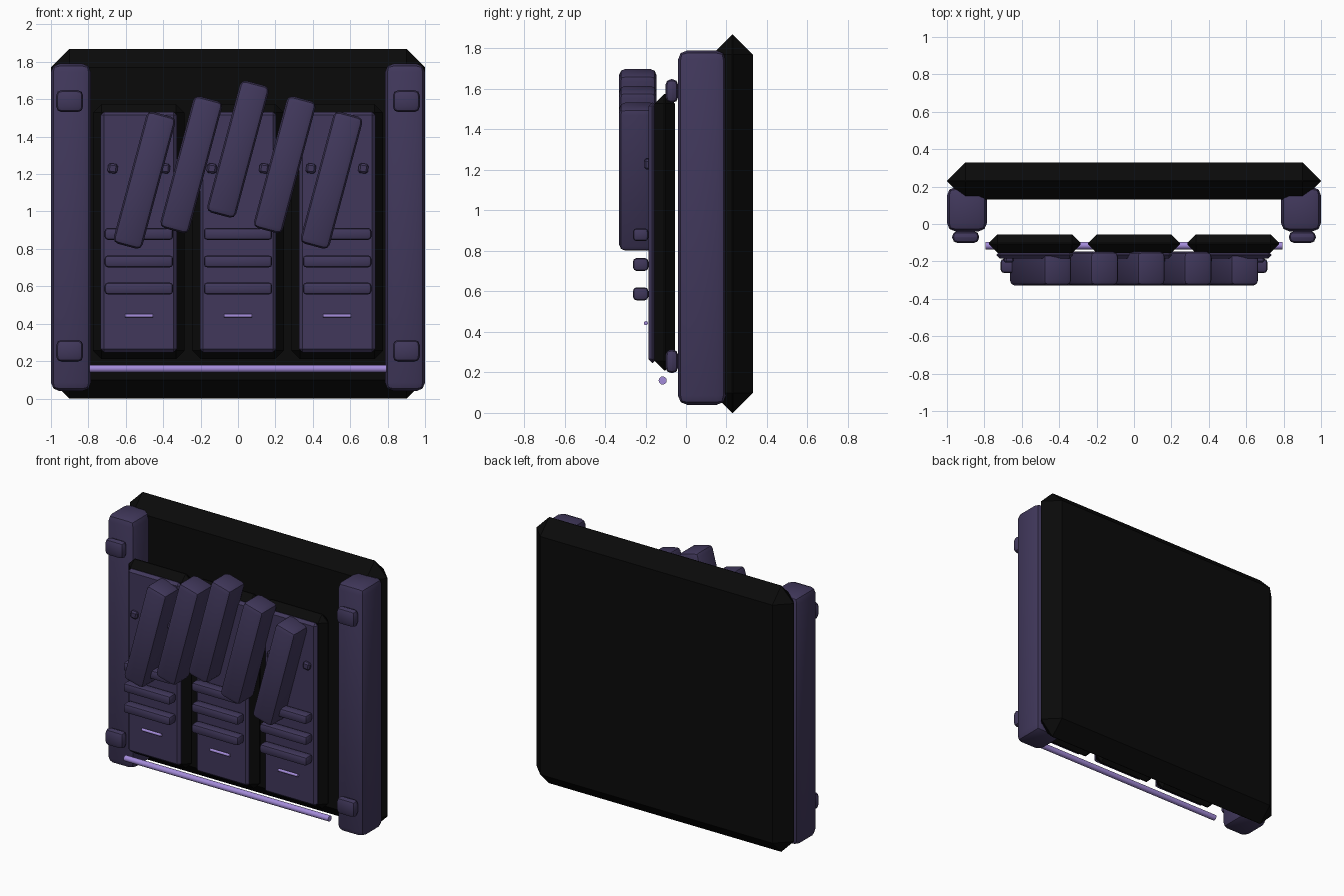
import bpy, math

if "Cube" in bpy.data.objects:
    bpy.data.objects.remove(bpy.data.objects["Cube"])


def material(name, rgb):
    m = bpy.data.materials.new(name)
    m.diffuse_color = (*rgb, 1)
    m.use_nodes = True
    m.node_tree.nodes["Principled BSDF"].inputs["Base Color"].default_value = m.diffuse_color
    return m


BLACK = material("matte black", (0.003, 0.003, 0.003))
SLATE = material("dark violet slate", (0.052, 0.039, 0.105))
GLOW = material("lavender light", (0.37, 0.26, 0.70))


def block(name, centre, size, bevel, mat, tilt=0, segments=1):
    """Bevelled box, optionally tilted about the y axis (degrees)."""
    bpy.ops.mesh.primitive_cube_add(size=1, location=centre)
    ob = bpy.context.object
    ob.name = name
    ob.scale = size
    bpy.ops.object.transform_apply(location=False, rotation=False, scale=True)
    mod = ob.modifiers.new("bevel", 'BEVEL')
    mod.width = bevel
    mod.segments = segments
    mod.limit_method = 'NONE'
    bpy.ops.object.modifier_apply(modifier=mod.name)
    ob.rotation_euler.y = math.radians(tilt)
    ob.data.materials.append(mat)
    bpy.ops.object.shade_smooth_by_angle(angle=math.radians(35))
    return ob


def rod(name, centre, length, radius, mat):
    """Round rod lying along x."""
    bpy.ops.mesh.primitive_cylinder_add(vertices=16, radius=radius, depth=length,
                                        location=centre,
                                        rotation=(0, math.pi / 2, 0))
    ob = bpy.context.object
    ob.name = name
    ob.data.materials.append(mat)
    bpy.ops.object.shade_smooth_by_angle(angle=math.radians(40))


# Back slab with deep chamfers
block("back_slab", (0, 0.23, 0.934), (2, 0.2, 1.868), 0.098, BLACK)

# Side posts with bolts
for side, s in (("left", -1), ("right", 1)):
    block(f"{side}_post", (s * 0.893, 0.079, 0.915), (0.214, 0.237, 1.75),
          0.045, SLATE, segments=2)
    for level, z in (("lower", 0.255), ("upper", 1.59)):
        block(f"{side}_{level}_bolt", (s * 0.9, -0.07, z), (0.145, 0.064, 0.118),
              0.03, SLATE, segments=2)

# Three door panels with vents, studs and light strips
for i, x in enumerate((-0.53, 0, 0.53), 1):
    block(f"panel_backing_{i}", (x, -0.105, 0.892), (0.49, 0.1, 1.364), 0.046, BLACK)
    block(f"panel_{i}", (x, -0.165, 0.89), (0.408, 0.04, 1.286), 0.018, SLATE)
    for j, z in enumerate((0.588, 0.733, 0.88), 1):
        block(f"vent_bar_{i}_{j}", (x, -0.224, z), (0.366, 0.076, 0.064),
              0.018, SLATE, segments=2)
    for s in (-1, 1):
        block(f"stud_{i}_{'left' if s < 0 else 'right'}", (x + s * 0.14, -0.19, 1.23),
              (0.052, 0.034, 0.052), 0.01, SLATE, tilt=8)
    rod(f"light_strip_{i}", (x, -0.198, 0.443), 0.15, 0.01, GLOW)

# Five leaning slats, the middle one highest
for i in range(-2, 3):
    block(f"leaning_slat_{i + 3}", (i * 0.25, -0.238, 1.333 - abs(i) * 0.083),
          (0.16, 0.184, 0.73), 0.03, SLATE, tilt=15, segments=2)

# Long light rod along the foot
rod("foot_light_rod", (0, -0.115, 0.16), 1.59, 0.02, GLOW)
